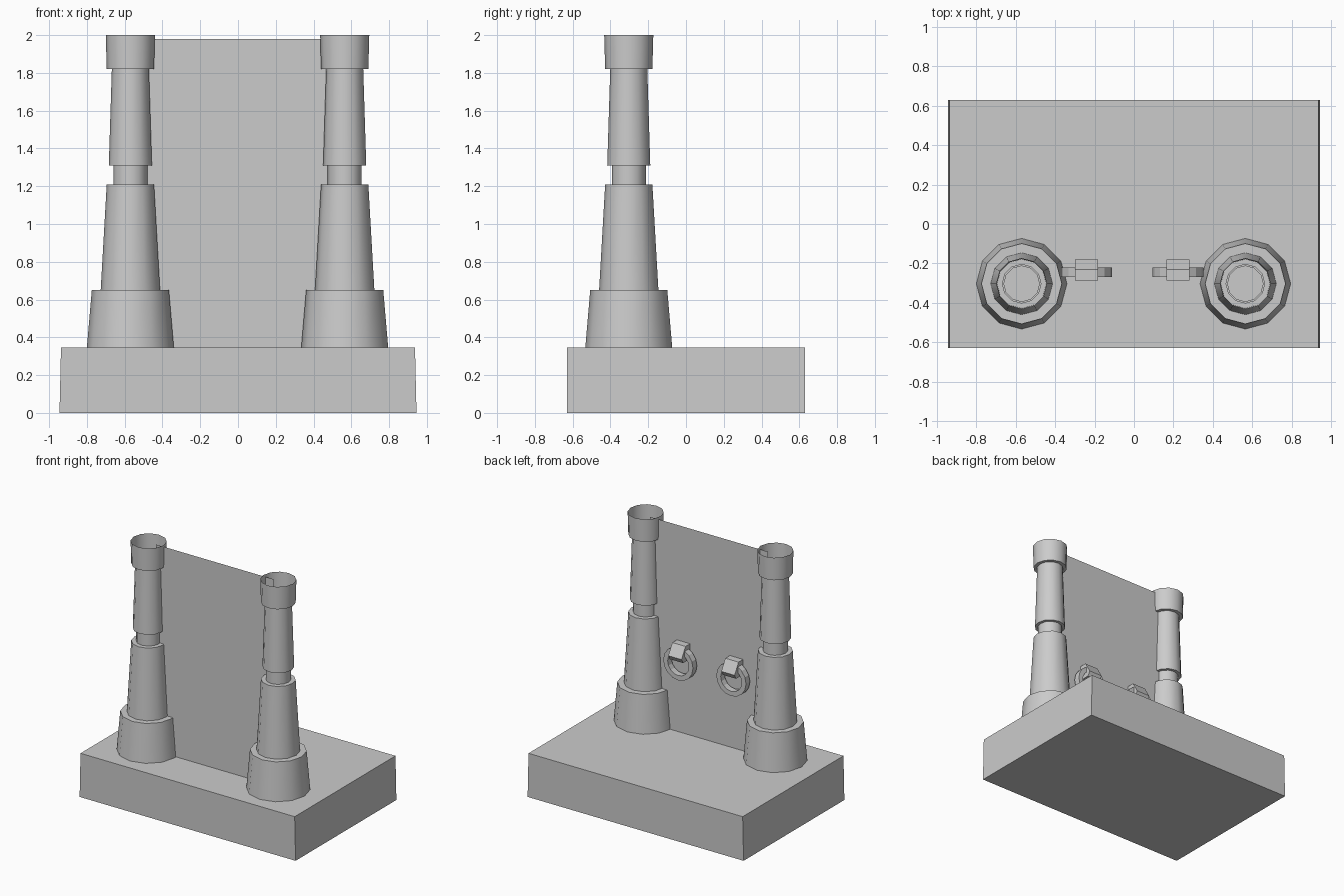
import bpy, bmesh
from math import sin, cos, pi, radians

if "Cube" in bpy.data.objects:
    bpy.data.objects.remove(bpy.data.objects["Cube"])


def make(name, verts, faces, smooth=False):
    mesh = bpy.data.meshes.new(name)
    mesh.from_pydata(verts, [], faces)
    bm = bmesh.new()
    bm.from_mesh(mesh)
    bmesh.ops.recalc_face_normals(bm, faces=bm.faces)
    bm.to_mesh(mesh)
    bm.free()
    obj = bpy.data.objects.new(name, mesh)
    bpy.context.collection.objects.link(obj)
    if smooth:
        bpy.ops.object.select_all(action='DESELECT')
        obj.select_set(True)
        bpy.context.view_layer.objects.active = obj
        bpy.ops.object.shade_smooth_by_angle(angle=radians(40))
    return obj


def strips(rows, sides, closed=False):
    """Quads joining successive rings of vertices."""
    pairs = [(i, i + 1) for i in range(rows - 1)]
    if closed:
        pairs.append((rows - 1, 0))
    return [(a * sides + k, a * sides + (k + 1) % sides,
             b * sides + (k + 1) % sides, b * sides + k)
            for a, b in pairs for k in range(sides)]


def column(name, cx, cy, profile, sides=12):
    verts = [(cx + r * cos(2 * pi * k / sides), cy + r * sin(2 * pi * k / sides), z)
             for r, z in profile for k in range(sides)]
    return make(name, verts, strips(len(profile), sides), True)


def ring(name, cx, cz, section, sides=16):
    verts = [(cx + r * cos(2 * pi * k / sides), y, cz + r * sin(2 * pi * k / sides))
             for r, y in section for k in range(sides)]
    return make(name, verts, strips(len(section), sides, True))


def prism(name, x0, x1, section):
    n = len(section)
    verts = [(x, y, z) for x in (x0, x1) for y, z in section]
    faces = strips(2, n) + [tuple(range(n)), tuple(range(n, 2 * n))]
    return make(name, verts, faces)


# Plinth, slightly narrower at the top
verts = [(sx * w, y, z) for z, w in ((0, 0.945), (0.347, 0.937))
         for sx, y in ((-1, -0.63), (1, -0.63), (1, 0.63), (-1, 0.63))]
make("plinth", verts, strips(2, 4) + [(0, 1, 2, 3), (4, 5, 6, 7)])

# Thin panel between the columns
py = -0.287
make("panel", [(-0.515, py, 0.347), (0.515, py, 0.347),
               (0.515, py, 1.98), (-0.515, py, 1.98)], [(0, 1, 2, 3)])

# Stepped columns, open at the top
profile = [(0.23, 0.347), (0.204, 0.65), (0.157, 0.65), (0.125, 1.21),
           (0.09, 1.21), (0.09, 1.31), (0.114, 1.31), (0.098, 1.82),
           (0.125, 1.82), (0.13, 2.0)]
for side, cx in (("left", -0.57), ("right", 0.565)):
    column("column_" + side, cx, -0.303, profile)

# Pull rings hanging from wedge brackets on the back of the panel
for side, cx in (("left", -0.241), ("right", 0.223)):
    ring("pull_ring_" + side, cx, 0.92,
         [(0.13, -0.27), (0.13, -0.22), (0.092, -0.22), (0.092, -0.27)])
    prism("ring_bracket_" + side, cx - 0.058, cx + 0.058,
          [(py, 0.95), (py, 1.07), (-0.23, 1.07), (-0.18, 0.985), (-0.2, 0.95)])
